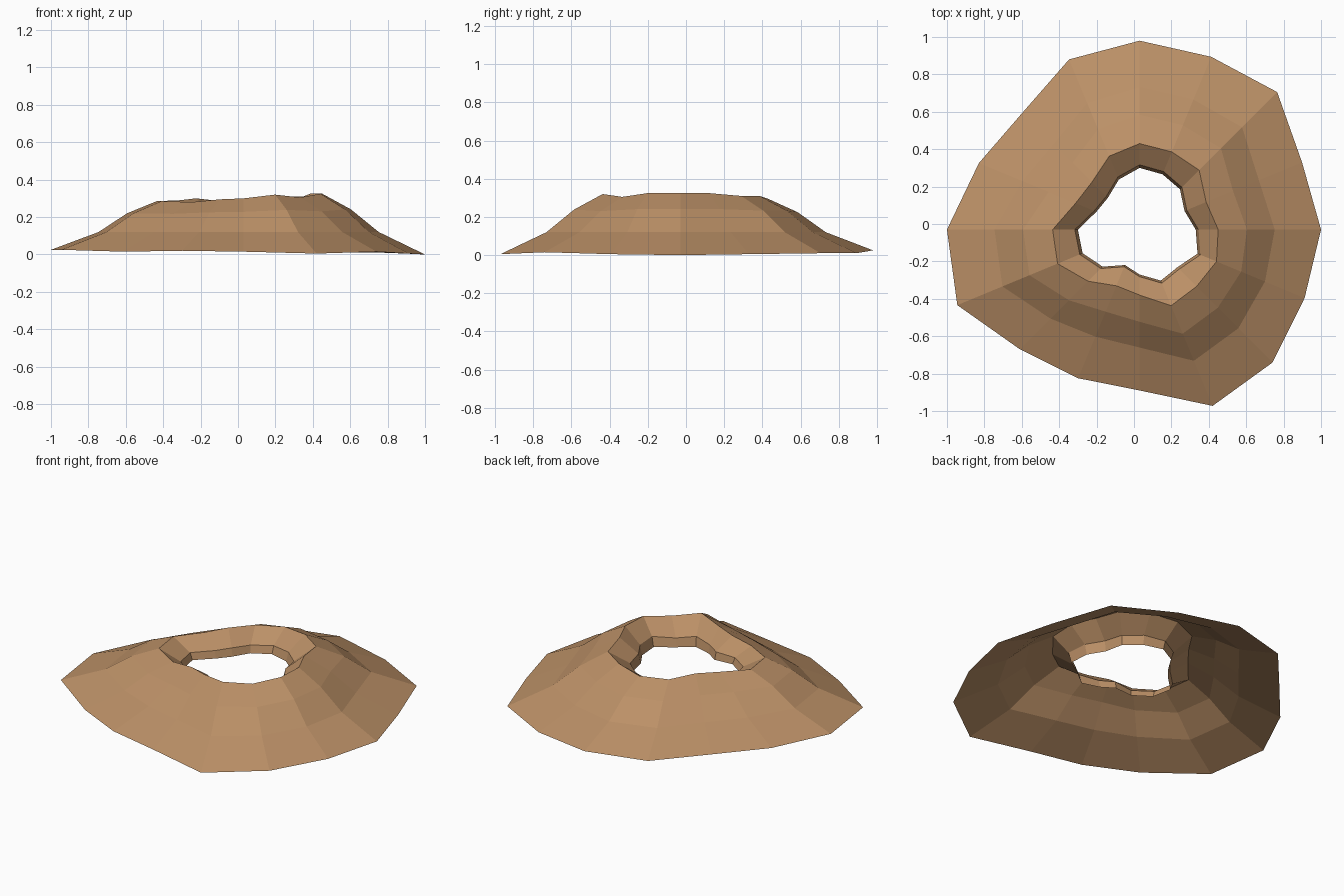
import bpy, bmesh
from math import cos, sin, tau

default = bpy.data.objects.get("Cube")
if default:
    bpy.data.objects.remove(default, do_unlink=True)

SPOKES = 16
CENTRE = (0.03, -0.03)

# Radii along evenly spaced spokes, counter-clockwise from +x
foot = [.97, .94, 1.04, 1.0, 1.01, .985, .885, .93,
        1.03, 1.055, .905, .86, .86, 1.02, 1.005, .955]
rim = [.42, .385, .45, .45, .46, .425, .36, .37,
       .465, .475, .39, .325, .35, .44, .43, .445]
hole = [.30, .26, .305, .32, .33, .29, .24, .25,
        .33, .33, .28, .205, .24, .295, .285, .335]

# Uneven heights of the foot and the rim
foot_z = [0, .005, .01, .01, .025, .025, .025, .025,
          .025, .025, .015, .02, .015, .005, .015, .005]
rim_z = [.325, .325, .31, .31, .295, .29, .30, .29,
         .285, .285, .28, .295, .30, .32, .305, .325]


def blend(a, b, t):
    return [p + (q - p) * t for p, q in zip(a, b)]


def level(z):
    return [z] * SPOKES


# Rings from the outer foot, over the rim, down into the open hole
rings = [
    (foot, foot_z),
    (blend(rim, foot, .55), level(.12)),
    (blend(rim, foot, .28), blend(level(.15), rim_z, .52)),
    (rim, rim_z),
    ([r * 1.05 for r in hole], blend(level(.15), rim_z, .47)),
    (hole, level(.17)),
]

bm = bmesh.new()
loops = []
for radii, heights in rings:
    loop = []
    for i, (r, z) in enumerate(zip(radii, heights)):
        a = tau * i / SPOKES
        loop.append(bm.verts.new((CENTRE[0] + r * cos(a), CENTRE[1] + r * sin(a), z)))
    loops.append(loop)

# Skin neighbouring rings with flat quads
for low, high in zip(loops, loops[1:]):
    for i in range(SPOKES):
        j = (i + 1) % SPOKES
        bm.faces.new((low[i], low[j], high[j], high[i]))

mesh = bpy.data.meshes.new("crater_mound")
bm.to_mesh(mesh)
bm.free()

# Sandy earth colour
earth = bpy.data.materials.new("sandy_earth")
earth.use_nodes = True
colour = (.50, .28, .135, 1)
earth.diffuse_color = colour
bsdf = earth.node_tree.nodes["Principled BSDF"]
bsdf.inputs["Base Color"].default_value = colour
bsdf.inputs["Roughness"].default_value = .9
mesh.materials.append(earth)

crater = bpy.data.objects.new("crater_mound", mesh)
bpy.context.collection.objects.link(crater)
